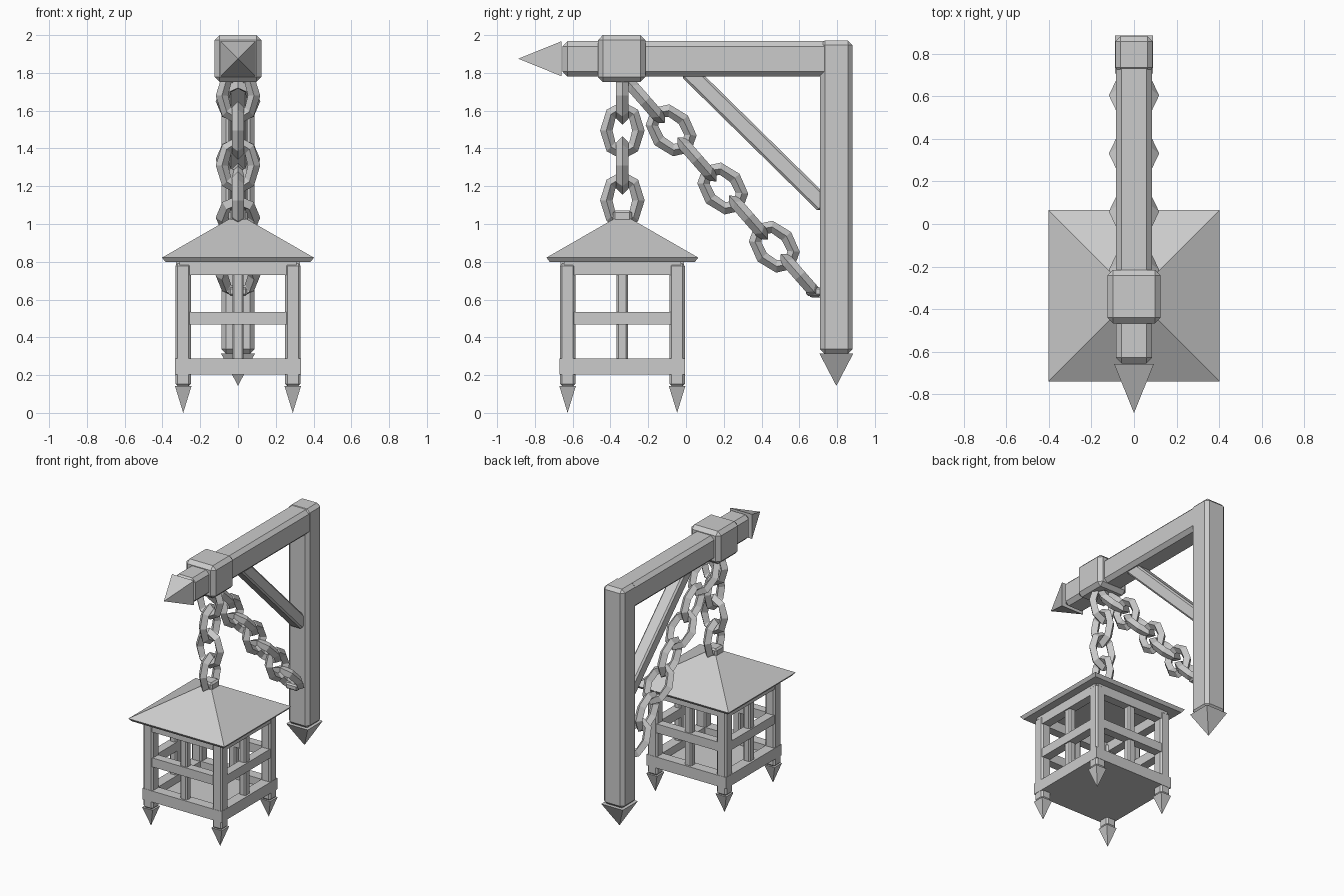
import bpy, bmesh, math
from mathutils import Vector, Matrix

if "Cube" in bpy.data.objects:
    bpy.data.objects.remove(bpy.data.objects["Cube"])

iron = bpy.data.materials.new("iron grey")
iron.diffuse_color = (0.6, 0.6, 0.6, 1)
iron.use_nodes = True
iron.node_tree.nodes["Principled BSDF"].inputs["Base Color"].default_value = iron.diffuse_color
LY = -0.337  # lantern centre in y


def finish(name, bm):
    bmesh.ops.recalc_face_normals(bm, faces=bm.faces)
    me = bpy.data.meshes.new(name)
    bm.to_mesh(me)
    bm.free()
    me.materials.append(iron)
    ob = bpy.data.objects.new(name, me)
    bpy.context.collection.objects.link(ob)
    return ob


def box(name, lo, hi, bevel=0.0, rot=None):
    lo, hi = Vector(lo), Vector(hi)
    bm = bmesh.new()
    bmesh.ops.create_cube(bm, size=1)
    bmesh.ops.scale(bm, vec=hi - lo, verts=bm.verts)
    if bevel:
        bmesh.ops.bevel(bm, geom=bm.edges[:], offset=bevel, segments=1,
                        profile=0.5, affect='EDGES')
    ob = finish(name, bm)
    ob.location = (lo + hi) / 2
    if rot:
        ob.rotation_euler = rot
    return ob


def frustum(name, rings, centre):
    """Square sections as (half size, height) pairs; half size 0 is a point."""
    bm = bmesh.new()
    loops = []
    for h, z in rings:
        pts = [(0, 0)] if h == 0 else [(-h, -h), (h, -h), (h, h), (-h, h)]
        loops.append([bm.verts.new((x, y, z)) for x, y in pts])
    for a, b in zip(loops, loops[1:]):
        for i in range(4):
            j = (i + 1) % 4
            if len(b) == 1:
                bm.faces.new((a[i], a[j], b[0]))
            else:
                bm.faces.new((a[i], a[j], b[j], b[i]))
    for end in (loops[0], loops[-1]):
        if len(end) == 4:
            bm.faces.new(end)
    ob = finish(name, bm)
    ob.location = centre
    return ob


def link(name, y, z, tilt, sideways):
    """Eight-sided stretched ring with a diamond section, long axis along z."""
    bm = bmesh.new()
    rings = []
    for i in range(8):
        a = i * math.pi / 4
        d = Vector((math.cos(a), 0, math.sin(a)))
        c = Vector((0.085 * d.x, 0, 0.122 * d.z))
        r = 0.033
        rings.append([bm.verts.new(c + o) for o in
                      (d * r, Vector((0, r, 0)), -d * r, Vector((0, -r, 0)))])
    for i in range(8):
        a, b = rings[i], rings[(i + 1) % 8]
        for k in range(4):
            m = (k + 1) % 4
            bm.faces.new((a[k], a[m], b[m], b[k]))
    turn = Matrix.Rotation(math.pi / 2 if sideways else 0, 4, 'Z')
    bm.transform(Matrix.Rotation(tilt, 4, 'X') @ turn)
    finish(name, bm).location = (0, y, z)


# Wall post, arm, collar and diagonal brace
box("post", (-0.088, 0.71, 0.312), (0.088, 0.882, 1.972), 0.025)
box("arm", (-0.085, -0.655, 1.78), (0.085, 0.86, 1.968), 0.027)
box("collar", (-0.125, -0.467, 1.752), (0.125, -0.215, 2.0), 0.027)
box("brace", (-0.05, 0.37 - 0.51, 1.455 - 0.045), (0.05, 0.37 + 0.51, 1.455 + 0.045),
    0.012, (math.radians(-44.5), 0, 0))
frustum("post_spike", [(0.09, 0), (0, -0.172)], (0, 0.796, 0.315))
tip = frustum("arm_spike", [(0.093, 0), (0, 0.23)], (0, -0.658, 1.875))
tip.rotation_euler = (math.pi / 2, 0, 0)

# Hanging chain and slanted chain
for i in range(4):
    link(f"hanging_link_{i + 1}", LY, 1.68 - 0.185 * i, 0, i % 2 == 1)
tilt = math.atan2(0.135, 0.154)
for i in range(7):
    link(f"slanted_link_{i + 1}", -0.215 + 0.1365 * i, 1.65 - 0.154 * i, tilt, i % 2 == 1)
box("chain_bracket", (-0.05, 0.635, 0.62), (0.05, 0.72, 0.665), 0.01)
box("roof_bracket", (-0.05, LY - 0.05, 0.98), (0.05, LY + 0.05, 1.072), 0.012)

# Lantern roof and floor
frustum("roof", [(0.385, 0.80), (0.402, 0.822), (0.04, 1.03)], (0, LY, 0))
box("floor", (-0.31, LY - 0.31, 0.203), (0.31, LY + 0.31, 0.23))

# Corner legs with pointed feet
for sx in (-1, 1):
    for sy in (-1, 1):
        x, y = sx * 0.29, LY + sy * 0.29
        box("leg", (x - 0.041, y - 0.041, 0.142), (x + 0.041, y + 0.041, 0.79), 0.012)
        frustum("foot_spike", [(0.044, 0), (0, -0.143)], (x, y, 0.143))

# Rails and centre bar on each of the four sides
for k in range(4):
    turn = Matrix.Translation((0, LY, 0)) @ Matrix.Rotation(k * math.pi / 2, 4, 'Z')
    for name, lo, hi in (
            ("bottom_rail", (-0.333, -0.333, 0.203), (0.333, -0.255, 0.287)),
            ("middle_rail", (-0.31, -0.327, 0.467), (0.31, -0.262, 0.535)),
            ("top_rail", (-0.31, -0.327, 0.73), (0.31, -0.262, 0.805)),
            ("centre_bar", (-0.03, -0.318, 0.22), (0.03, -0.262, 0.80))):
        ob = box(name, lo, hi, 0.01 if name == "centre_bar" else 0)
        ob.matrix_world = turn @ Matrix.Translation(ob.location)
